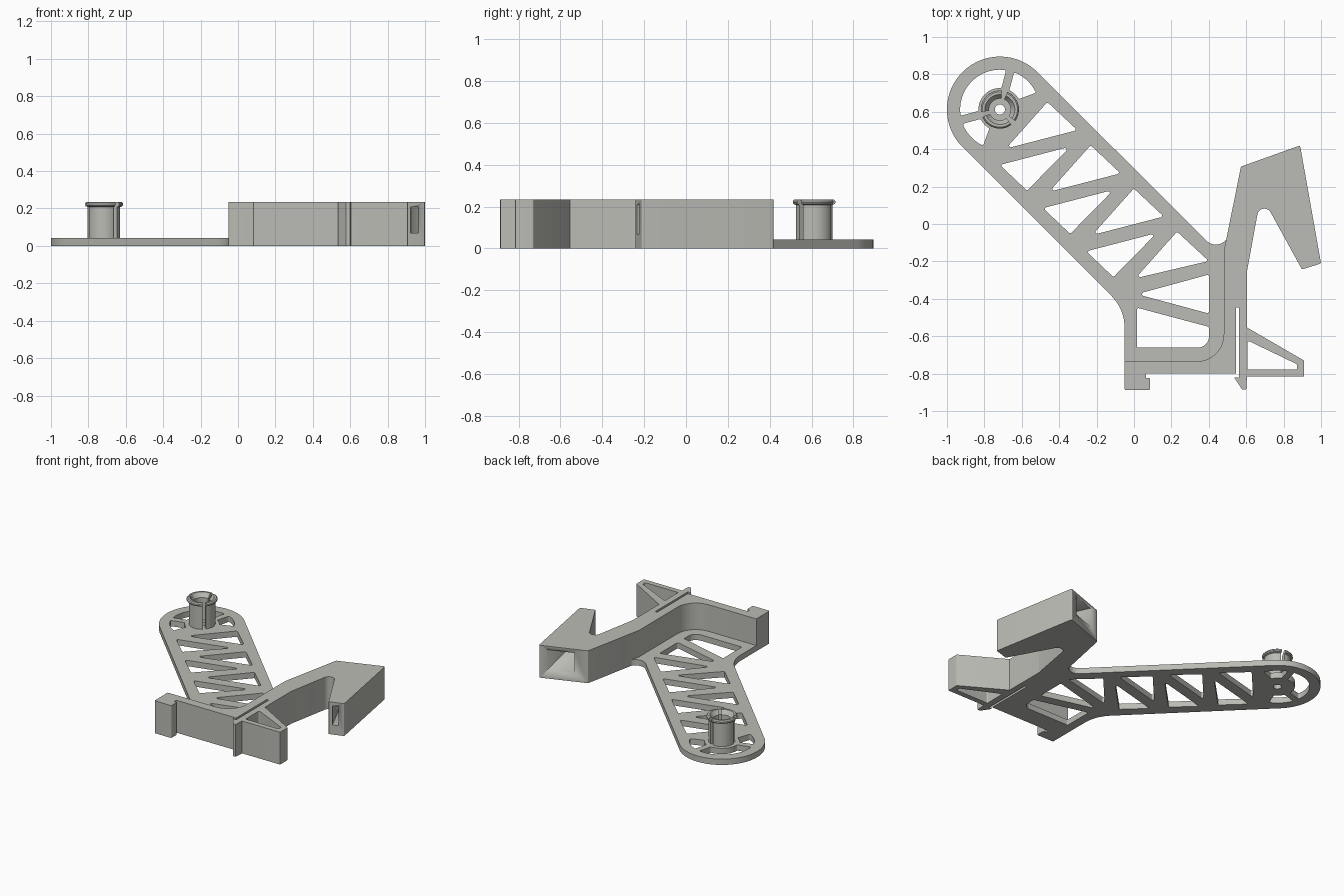
import bpy, bmesh, math
from mathutils import Vector

if "Cube" in bpy.data.objects:
    bpy.data.objects.remove(bpy.data.objects["Cube"])

grey = bpy.data.materials.new("warm_grey")
grey.diffuse_color = (0.5, 0.5, 0.465, 1)
grey.use_nodes = True
grey.node_tree.nodes["Principled BSDF"].inputs["Base Color"].default_value = grey.diffuse_color


def arc(cx, cy, r, a0, a1, n=24):
    """Points on an arc, angles in degrees."""
    out = []
    for i in range(n + 1):
        a = math.radians(a0 + (a1 - a0) * i / n)
        out.append((cx + r * math.cos(a), cy + r * math.sin(a)))
    return out


def rounded(pts, default=0.0):
    """Outline whose corners (x, y, radius) are filleted."""
    out, n = [], len(pts)
    for i, p in enumerate(pts):
        r = p[2] if len(p) > 2 else default
        c = Vector(p[:2])
        if r == 0:
            out.append(tuple(c))
            continue
        u = (Vector(pts[i - 1][:2]) - c).normalized()
        v = (Vector(pts[(i + 1) % n][:2]) - c).normalized()
        half = u.angle(v) / 2
        mid = c + (u + v).normalized() * (r / math.sin(half))
        s = c + u * (r / math.tan(half)) - mid
        e = c + v * (r / math.tan(half)) - mid
        sweep = math.atan2(s.x * e.y - s.y * e.x, s.dot(e))
        a0 = math.degrees(math.atan2(s.y, s.x))
        steps = max(2, int(abs(sweep) / 0.15))
        out += arc(mid.x, mid.y, r, a0, a0 + math.degrees(sweep), steps)
    return out


def finish(name, bm):
    bmesh.ops.recalc_face_normals(bm, faces=bm.faces)
    me = bpy.data.meshes.new(name)
    bm.to_mesh(me)
    bm.free()
    me.materials.append(grey)
    ob = bpy.data.objects.new(name, me)
    bpy.context.collection.objects.link(ob)
    bpy.ops.object.select_all(action='DESELECT')
    ob.select_set(True)
    bpy.context.view_layer.objects.active = ob
    bpy.ops.object.shade_smooth_by_angle(angle=math.radians(25))
    return ob


def slab(name, loops, z0, z1):
    """Extrude an outline with holes from z0 to z1."""
    bm = bmesh.new()
    rings = []
    for z in (z0, z1):
        edges, level = [], []
        for loop in loops:
            vs = [bm.verts.new((x, y, z)) for x, y in loop]
            edges += [bm.edges.new((vs[i - 1], vs[i])) for i in range(len(vs))]
            level.append(vs)
        bmesh.ops.triangle_fill(bm, use_beauty=True, edges=edges, normal=(0, 0, 1))
        rings.append(level)
    for lo, hi in zip(*rings):
        for i in range(len(lo)):
            bm.faces.new((lo[i - 1], lo[i], hi[i], hi[i - 1]))
    return finish(name, bm)


PX, PY = -0.717, 0.612      # spool centre
THICK, TALL = 0.042, 0.235

# Flat lattice arm: round end, straight sides, foot that hugs the tall bracket
outline = arc(PX, PY, 0.283, 45, 225, 48)
outline += rounded([(-0.917, 0.412), (-0.05, -0.455, 0.24), (-0.05, -0.735),
                    (0.48, -0.735, 0.145), (0.48, -0.147), (0.503, -0.053)])[1:]
outline += arc(0.4375, -0.04, 0.07, -11, -135, 16)
holes = [arc(PX, PY, 0.027, 0, 360, 24)[:-1]]

# windows around the hub
for o0, o1, i0, i1 in ((25, 69, 29, 64), (81, 189, 86, 184), (201, 245, 206, 241)):
    holes.append(rounded([(x, y, 0.008 if k in (0, 12, 13, 25) else 0) for k, (x, y) in enumerate(
        arc(PX, PY, 0.213, o0, o1, 12) + arc(PX, PY, 0.115, i1, i0, 12))]))

# repeating lattice triangles along the arm
STEP = 0.231
for k in range(4):
    d = k * STEP
    if k < 3:
        upper = [(-0.463, 0.652), (-0.303, 0.502), (-0.685, 0.403)]
        lower = [(-0.717, 0.316), (-0.34, 0.414), (-0.572, 0.178)]
        holes.append(rounded([(x + d, y - d) for x, y in lower], 0.009))
    else:
        upper = [(-0.463, 0.652), (-0.293, 0.495), (-0.685, 0.403)]
    holes.append(rounded([(x + d, y - d) for x, y in upper], 0.009))

# last two openings beside the bracket
holes.append(rounded([(0.015, -0.375), (0.401, -0.27), (0.401, -0.479)], 0.01))
holes.append(rounded([(0.015, -0.447, 0.01), (0.401, -0.55, 0.01),
                      (0.401, -0.661, 0.06), (0.015, -0.661, 0.006)]))
slab("lattice_arm", [outline] + holes, 0, THICK)

# Tall bracket: foot, wall, hooked head, sprung clip with triangular lever
bracket = rounded([
    (-0.05, -0.735), (0.48, -0.735, 0.145), (0.48, -0.147, 0.05), (0.572, 0.307, 0.006),
    (0.888, 0.42, 0.008), (1.0, -0.211, 0.006), (0.898, -0.243, 0.006),
    (0.679, 0.156, 0.038), (0.604, -0.254, 0.05), (0.604, -0.553),
    (0.909, -0.73, 0.008), (0.909, -0.816, 0.005), (0.604, -0.816),
    (0.6, -0.885), (0.578, -0.885), (0.535, -0.82), (0.561, -0.82),
    (0.561, -0.447), (0.545, -0.447), (0.545, -0.80), (0.064, -0.80),
    (0.064, -0.823), (0.086, -0.823, 0.008), (0.086, -0.888, 0.008), (-0.05, -0.888, 0.008)])
lever_hole = rounded([(0.606, -0.622), (0.872, -0.75), (0.872, -0.778), (0.606, -0.778)], 0.009)
body = slab("tall_bracket", [bracket, lever_hole], 0, TALL)

# Tapered tunnel through the hooked head
back = (Vector((0.657, 0.338)), Vector((0.828, 0.398)))
front = (Vector((0.923, -0.235)), Vector((0.964, -0.222)))
ends = [p + (p - q) * 0.2 for p, q in zip(back, front)]
ends += [q + (q - p) * 0.1 for p, q in reversed(list(zip(back, front)))]
cutter = slab("tunnel_cutter", [[tuple(p) for p in ends]], 0.07, 0.208)
cutter.hide_render = True
cutter.display_type = 'WIRE'
cut = body.modifiers.new("tunnel", 'BOOLEAN')
cut.operation, cut.solver, cut.object = 'DIFFERENCE', 'EXACT', cutter
bpy.context.view_layer.objects.active = body
bpy.ops.object.modifier_apply(modifier=cut.name)
bpy.data.objects.remove(cutter)

# Split spool post: three lathe segments with a lipped rim
profile = [(0.058, THICK), (0.087, THICK), (0.087, 0.208), (0.098, 0.212), (0.102, 0.219),
           (0.101, 0.228), (0.094, 0.235), (0.080, 0.235), (0.072, 0.222), (0.058, 0.205)]
bm = bmesh.new()
for mid in (15, 135, 255):
    rows = []
    for i in range(17):
        a = math.radians(mid - 52 + 104 * i / 16)
        rows.append([bm.verts.new((PX + r * math.cos(a), PY + r * math.sin(a), z)) for r, z in profile])
    for a, b in zip(rows, rows[1:]):
        for j in range(len(profile)):
            bm.faces.new((a[j - 1], a[j], b[j], b[j - 1]))
    bm.faces.new(rows[0])
    bm.faces.new(rows[-1])
finish("split_spool_post", bm)
